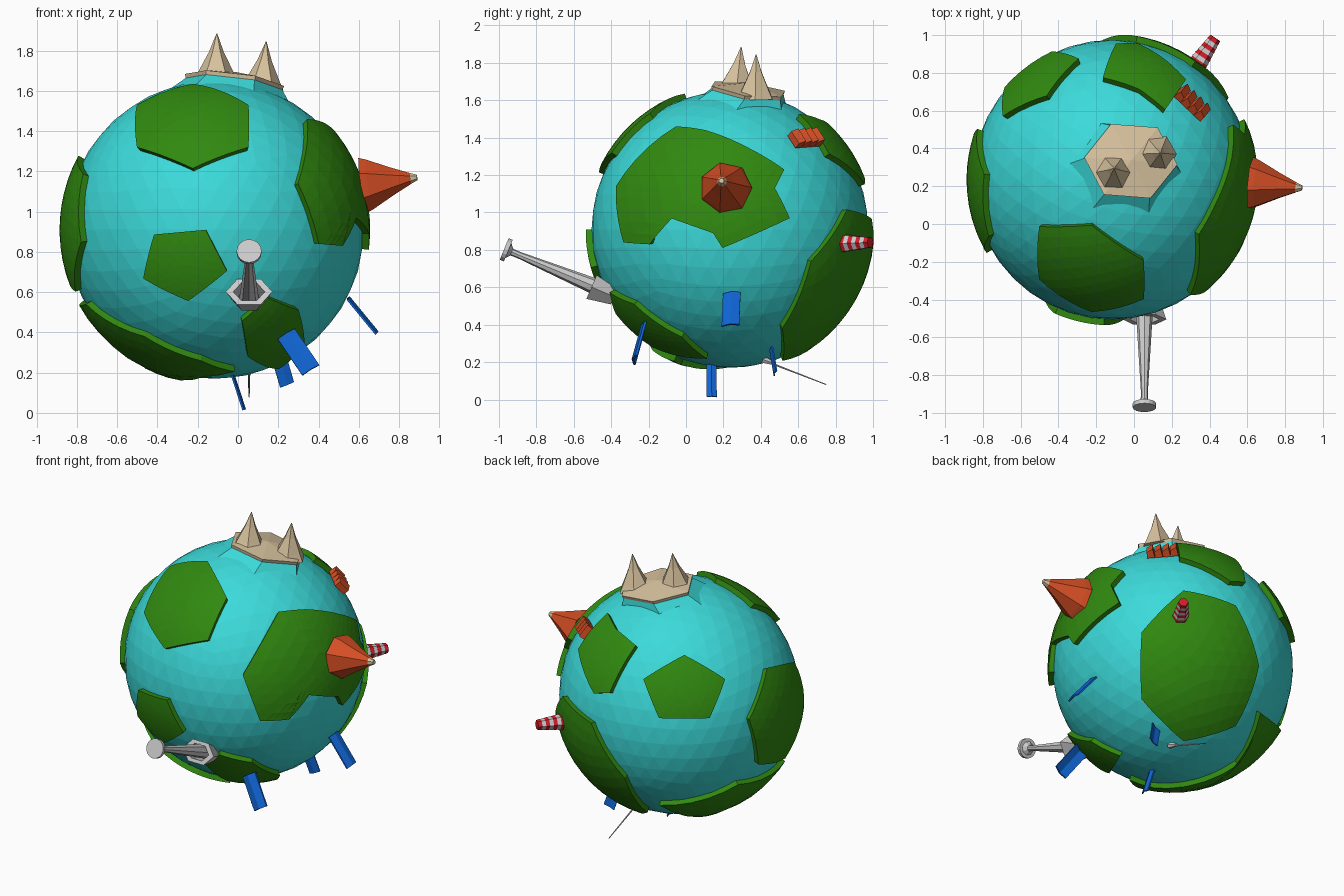
import bpy, bmesh
from math import sin, cos, pi, radians, sqrt
from mathutils import Vector, Matrix

if "Cube" in bpy.data.objects:
    bpy.data.objects.remove(bpy.data.objects["Cube"])

C = Vector((-0.115, 0.235, 0.91))
R, RT = 0.74, 0.772            # ocean radius, land radius

def material(name, col):
    m = bpy.data.materials.new(name)
    m.diffuse_color = (*col, 1)
    m.use_nodes = True
    m.node_tree.nodes["Principled BSDF"].inputs["Base Color"].default_value = m.diffuse_color
    return m

SEA = material("sea", (0.045, 0.70, 0.70))
GREEN = material("grass", (0.03, 0.25, 0.005))
SAND = material("sand", (0.68, 0.54, 0.34))
ORANGE = material("orange", (0.66, 0.075, 0.017))
BLUE = material("blue", (0.005, 0.13, 0.66))
RED = material("red", (0.65, 0.012, 0.022))

def finish(name, bm, mat=None):
    bmesh.ops.recalc_face_normals(bm, faces=bm.faces)
    me = bpy.data.meshes.new(name)
    bm.to_mesh(me)
    bm.free()
    ob = bpy.data.objects.new(name, me)
    bpy.context.collection.objects.link(ob)
    if mat:
        me.materials.append(mat)
    return ob

def bridge(bm, a, b):
    for i in range(len(a)):
        j = (i + 1) % len(a)
        bm.faces.new((a[i], a[j], b[j], b[i]))

def pick(az, el, u, v):
    """Unit direction of the land surface at (u, v) seen from azimuth, elevation."""
    a, e = radians(az), radians(el)
    right = Vector((cos(a), sin(a), 0))
    up = Vector((-sin(a) * sin(e), cos(a) * sin(e), cos(e)))
    toward = Vector((sin(a) * cos(e), -cos(a) * cos(e), sin(e)))
    return (right * u + up * v + toward * sqrt(max(0, RT * RT - u * u - v * v))).normalized()

def ngon(az, el, u, v, ru, rv, n, turn):
    """Stretched regular polygon laid on the sphere."""
    angles = [radians(turn) + 2 * pi * i / n for i in range(n)]
    return [pick(az, el, u + ru * cos(t), v + rv * sin(t)) for t in angles]

def plate(name, dirs, r0=R - 0.03, r1=RT, mat=GREEN, cuts=4):
    """Raised patch of the sphere bounded by the given directions."""
    bm = bmesh.new()
    mid = bm.verts.new(sum(dirs, Vector()) / len(dirs))
    rim = [bm.verts.new(d) for d in dirs]
    for a, b in zip(rim, rim[1:] + rim[:1]):
        bm.faces.new((mid, a, b))
    if cuts:
        bmesh.ops.subdivide_edges(bm, edges=bm.edges[:], cuts=cuts, use_grid_fill=True)
    for v in bm.verts:
        v.co = v.co.normalized() * r1
    ext = bmesh.ops.extrude_face_region(bm, geom=bm.faces[:], use_keep_orig=True)
    for v in ext["geom"]:
        if isinstance(v, bmesh.types.BMVert):
            v.co *= r0 / r1
    bmesh.ops.translate(bm, verts=bm.verts, vec=C)
    return finish(name, bm, mat)

def lathe(name, base, tip, profile, sides, mat=None, sx=1.0, closed=False):
    """Faceted turning along base->tip; profile = (fraction, radius)."""
    base, tip = Vector(base), Vector(tip)
    z = (tip - base).normalized()
    x = Vector((1, 0, 0)) if abs(z.x) < 0.6 else Vector((0, 1, 0))
    x = (x - z * x.dot(z)).normalized()
    y = z.cross(x)
    bm = bmesh.new()
    turns = [2 * pi * i / sides for i in range(sides)]
    rings = [[bm.verts.new(base.lerp(tip, t) + x * (r * sx * cos(a)) + y * (r * sin(a))) for a in turns]
             for t, r in profile]
    for a, b in zip(rings, rings[1:]):
        bridge(bm, a, b)
    if closed:
        bridge(bm, rings[-1], rings[0])
    else:
        bm.faces.new(rings[0])
        bm.faces.new(rings[-1])
    return finish(name, bm, mat)

# Ocean ball
bm = bmesh.new()
bmesh.ops.create_icosphere(bm, subdivisions=4, radius=R, matrix=Matrix.Translation(C))
finish("ocean", bm, SEA)

# Roundish lands
plate("land_front_top", ngon(0, 0, -0.11, 0.515, 0.32, 0.21, 6, 90))
plate("land_front", ngon(0, 0, -0.155, -0.165, 0.22, 0.19, 5, -84))
plate("land_front_low", ngon(0, 0, 0.29, -0.515, 0.165, 0.18, 6, 40))
plate("land_left", ngon(270, 0, 0.06, 0.03, 0.34, 0.35, 6, 105))
plate("land_back_left", ngon(215, 25, 0.03, 0.025, 0.265, 0.215, 5, 90))
plate("land_back", ngon(140, -30, 0.15, 0.01, 0.38, 0.475, 7, 0))

# Irregular lands
plate("land_back_top", [pick(0, 90, *p) for p in (
    (0.02, 0.72), (0.14, 0.72), (0.39, 0.53), (0.28, 0.37), (0.14, 0.48), (-0.05, 0.54))])
plate("land_right", [pick(90, 0, *p) for p in (
    (-0.29, 0.55), (-0.13, 0.53), (0.11, 0.43), (0.29, 0.32), (0.24, 0.22), (0.32, 0.06),
    (-0.04, -0.1), (-0.09, -0.02), (-0.37, 0.08), (-0.43, -0.08), (-0.57, -0.07), (-0.61, 0.23))])
plate("land_bottom", [pick(0, 0, *p) for p in ((0.1, -0.705), (-0.07, -0.65), (-0.35, -0.53), (-0.64, -0.37))]
      + [pick(140, -30, *p) for p in ((0.68, -0.4), (0.54, -0.28), (0.4, -0.6), (-0.14, -0.74))])

# Mountain plateau with a sloping sea skirt
dirs = ngon(0, 90, 0.095, 0.095, 0.24, 0.21, 6, 55)
plate("plateau", dirs, 0.775, 0.797, SAND, 0)
bm = bmesh.new()
hi = [bm.verts.new(C + d * 0.776) for d in dirs]
lo = [bm.verts.new(C + d * 0.725) for d in ngon(0, 90, 0.06, 0.05, 0.34, 0.3, 6, 55)]
bridge(bm, lo, hi)
bm.faces.new(hi)
finish("plateau_skirt", bm, SEA)
PEAK = [(0, 0.107), (0.2, 0.082), (0.6, 0.036), (1, 0.002)]
lathe("peak_left", (-0.11, 0.27, 1.66), (-0.105, 0.295, 1.885), PEAK, 6, SAND)
lathe("peak_right", (0.12, 0.37, 1.61), (0.14, 0.375, 1.845), PEAK, 6, SAND)

# Volcano on the right
v0, v1 = Vector((0.62, 0.212, 1.13)), Vector((0.89, 0.19, 1.17))
lathe("volcano", v0, v1, [(0, 0.142), (0.12, 0.13), (0.55, 0.07), (0.88, 0.028)], 7, ORANGE)
lathe("volcano_tip", v0.lerp(v1, 0.87), v1, [(0, 0.029), (1, 0.014)], 7, SAND)

# Big antenna at the front: oval hexagonal collar, mast, end disc
lathe("antenna_collar", (0.055, -0.385, 0.55), (0.055, -0.505, 0.602),
      [(0, 0.052), (1, 0.08), (1, 0.054), (0, 0.04)], 6, None, 1.45, True)
lathe("antenna_mast", (0.055, -0.38, 0.56), (0.055, -0.955, 0.798),
      [(0, 0.05), (0.9, 0.018), (0.96, 0.02), (1, 0.05)], 8)
lathe("antenna_disc", (0.055, -0.95, 0.796), (0.055, -0.972, 0.805), [(0, 0.062), (1, 0.062)], 16)

# Small antenna underneath
lathe("small_antenna_base", (0.055, 0.41, 0.215), (0.055, 0.47, 0.193), [(0, 0.022), (1, 0.01)], 6)
lathe("small_antenna_rod", (0.055, 0.44, 0.2), (0.055, 0.75, 0.08), [(0, 0.006), (1, 0.003)], 6)

# Blue waterfalls: folded strips
def waterfall(name, start, end, side, depth):
    a, b, s = Vector(start), Vector(end), Vector(side)
    f = (b - a).cross(s).normalized() * depth
    sec = [-s, f, s, s + f * 0.9, f * 1.9, -s + f * 0.9]
    bm = bmesh.new()
    r0, r1 = ([bm.verts.new(p + o) for o in sec] for p in (a, b))
    bridge(bm, r0, r1)
    for r in (r0, r1):
        bm.faces.new((r[0], r[1], r[4], r[5]))
        bm.faces.new((r[1], r[2], r[3], r[4]))
    finish(name, bm, BLUE)

waterfall("waterfall_front", (0.24, -0.215, 0.39), (0.362, -0.265, 0.21), (0.042, 0.005, 0.026), 0.014)
waterfall("waterfall_back", (0.205, 0.46, 0.27), (0.243, 0.482, 0.14), (0.034, 0.006, 0.014), 0.008)
waterfall("waterfall_right", (0.54, 0.245, 0.565), (0.682, 0.238, 0.392), (0, 0.047, 0.004), 0.011)
waterfall("waterfall_bottom", (-0.04, 0.135, 0.2), (0.022, 0.138, 0.012), (0, 0.027, 0), 0.01)

# Lighthouse at the back: stepped red and pale bands
l0, l1 = Vector((0.335, 0.845, 0.835)), Vector((0.43, 0.985, 0.84))
for i in range(7):
    r = 0.053 - 0.003 * i
    lathe(f"lighthouse_band_{i + 1}", l0.lerp(l1, i / 7), l0.lerp(l1, (i + 1) / 7),
          [(0, r), (1, r * 0.88)], 6, None if i % 2 else RED)

# Row of slanted roofs on the back top land
p0, p1 = (C + 0.775 * pick(0, 90, *p) for p in ((0.375, 0.46), (0.48, 0.36)))
along = (p1 - p0).normalized()
n = (p0 + p1) / 2 - C
n = (n - along * n.dot(along)).normalized()
w, l = n.cross(along) * 0.043, along * 0.024
for i in range(4):
    o = p0.lerp(p1, i / 3)
    bm = bmesh.new()
    a, b = ([bm.verts.new(o + s * w + q) for q in (-l - n * 0.03, l - n * 0.03, l + n * 0.008, n * 0.028 - l * 0.6)]
            for s in (-1, 1))
    bridge(bm, a, b)
    bm.faces.new(a)
    bm.faces.new(b)
    finish(f"roof_{i + 1}", bm, ORANGE)
